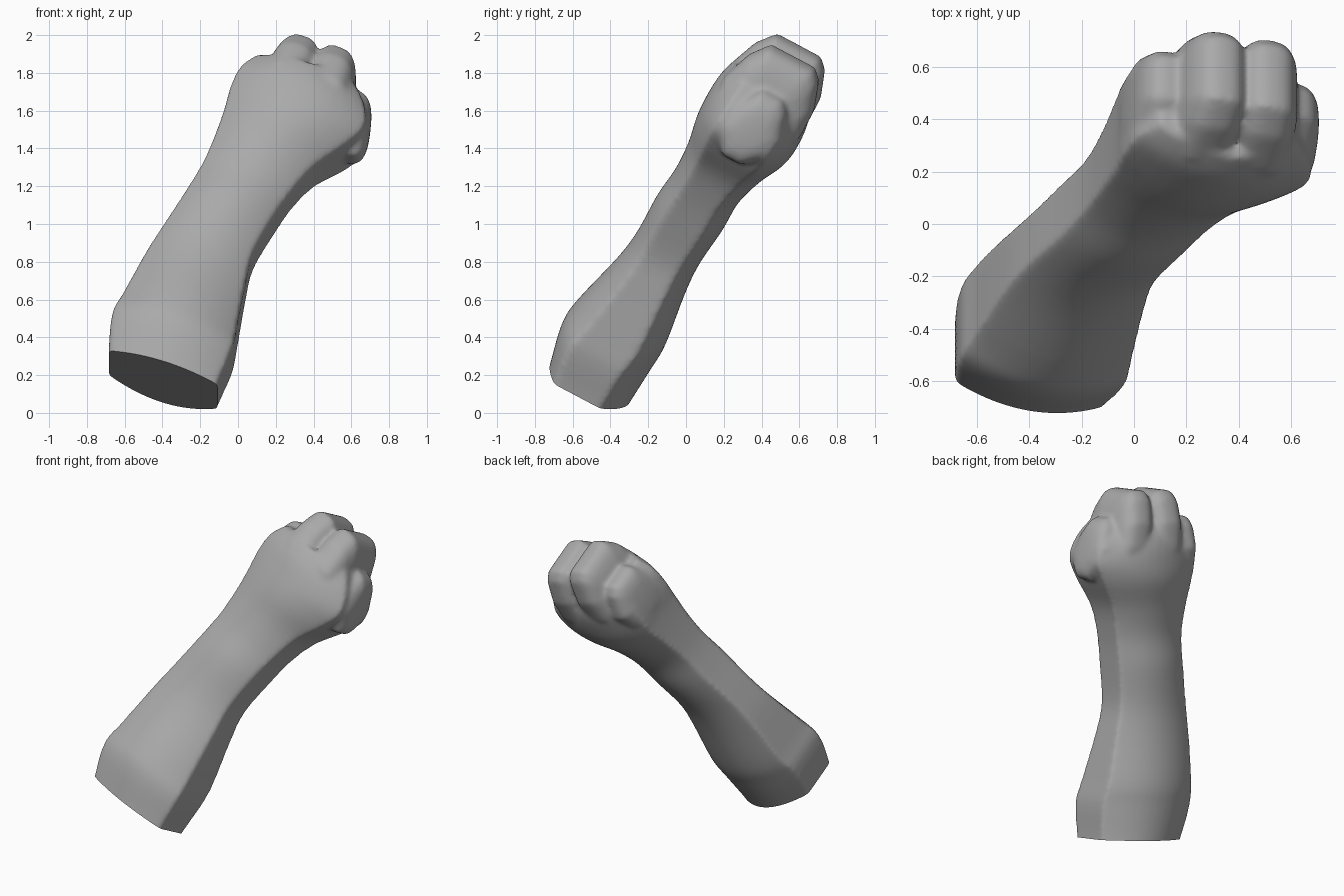
import bpy, bmesh, math
from mathutils import Vector, Matrix

cube = bpy.data.objects.get("Cube")
if cube:
    bpy.data.objects.remove(cube, do_unlink=True)

# Arm frame: U across the knuckles, F from back of hand to palm, N along the arm
N = Vector((0.33, 0.44, 0.83)).normalized()
F = Vector((0, 0.884, -0.468))
F = (F - N * F.dot(N)).normalized()
U = F.cross(N)
FRAME = Matrix((U, F, N)).transposed().to_4x4()


def skin(bm, loops):
    """Join equal loops of points into a closed skin."""
    rows = [[bm.verts.new(p) for p in loop] for loop in loops]
    count = len(rows[0])
    for low, high in zip(rows, rows[1:]):
        for i in range(count):
            j = (i + 1) % count
            bm.faces.new((low[i], low[j], high[j], high[i]))
    bm.faces.new(rows[0][::-1])
    bm.faces.new(rows[-1])


def barrel(s, u0, u1, v0, v1, side=0.0, flat=0.58, steps=12):
    """Section with short flat sides, at v offset side, and bowed back and palm."""
    mid_u, half_u = (u0 + u1) / 2, (u1 - u0) / 2
    mid_v, half_v = (v0 + v1) / 2, (v1 - v0) / 2
    loop = []
    for sign in (1, -1):
        for i in range(steps + 1):
            x = sign * (1 - 2 * i / steps)
            bow = 1 - (1 - flat) * x * x
            loop.append((mid_u + half_u * x,
                         mid_v + sign * half_v * bow + side * x * x, s))
    return loop


def smooth_rings(rings, steps=4):
    """Ease between the given sections."""
    pts = [rings[0]] + rings + [rings[-1]]
    result = []
    for a, b, c, d in zip(pts, pts[1:], pts[2:], pts[3:]):
        for k in range(steps):
            t = k / steps
            result.append([q + t / 2 * (r - p + t * (2 * p - 5 * q + 4 * r - w
                           + t * (3 * (q - r) + w - p)))
                           for p, q, r, w in zip(a, b, c, d)])
    return result + [rings[-1]]


def finger(bm, u, half, top, back, palm, lean=0.0, steps=14):
    """Curled finger: a side profile swelling and shrinking across its width."""
    profile = [(back + 0.12, 1.42), (back + 0.02, 1.54), (back + 0.01, top - 0.26),
               (back + 0.07, top - 0.10), (back + 0.15, top),
               (palm - 0.10, top), (palm - 0.05, top - 0.05),
               (palm, top - 0.20), (palm, 1.64), (palm - 0.03, 1.52),
               (palm - 0.14, 1.42)]
    core_v, core_s = (back + palm) / 2, 1.62
    loops = []
    for i in range(steps + 1):
        t = math.sin(math.radians(-86 + 172 * i / steps))
        f = (1 - abs(t) ** 3) ** (1 / 3)
        loops.append([(u + half * t - lean * f * (s - core_s),
                       core_v + f * (v - core_v), core_s + f * (s - core_s))
                      for v, s in profile])
    skin(bm, loops)


bm = bmesh.new()

# Forearm, wrist and hand core
skin(bm, [barrel(*ring) for ring in smooth_rings([
    (-0.40, -0.58, -0.03, -0.72, -0.30, -0.025),
    (-0.215, -0.65, -0.04, -0.76, -0.288, -0.025),
    (0.00, -0.705, -0.035, -0.803, -0.272, -0.015),
    (0.15, -0.695, -0.06, -0.785, -0.265, 0.0),
    (0.45, -0.672, -0.115, -0.705, -0.30, 0.0),
    (0.64, -0.643, -0.138, -0.678, -0.306, 0.0),
    (0.88, -0.60, -0.108, -0.675, -0.282, 0.0),
    (1.07, -0.575, -0.07, -0.655, -0.275, 0.0),
    (1.25, -0.57, -0.01, -0.66, -0.225, 0.0),
    (1.42, -0.575, 0.10, -0.685, -0.155, 0.0),
    (1.55, -0.587, 0.16, -0.69, -0.138, 0.0),
    (1.68, -0.578, 0.12, -0.68, -0.15, 0.0),
    (1.79, -0.52, 0.03, -0.645, -0.20, 0.0),
])])

# Four curled fingers
finger(bm, -0.485, 0.108, 1.83, -0.61, -0.18)
finger(bm, -0.330, 0.136, 1.995, -0.665, -0.15)
finger(bm, -0.085, 0.138, 1.995, -0.665, -0.15, lean=0.13)
finger(bm, 0.060, 0.112, 1.82, -0.59, -0.22, lean=0.22)

bmesh.ops.recalc_face_normals(bm, faces=bm.faces)
bmesh.ops.transform(bm, matrix=FRAME, verts=bm.verts)
mesh = bpy.data.meshes.new("arm_and_fist")
bm.to_mesh(mesh)
bm.free()
arm = bpy.data.objects.new("arm_and_fist", mesh)
bpy.context.collection.objects.link(arm)
bpy.context.view_layer.objects.active = arm
arm.select_set(True)

# Fuse the parts into one soft skin
remesh = arm.modifiers.new("fuse", 'REMESH')
remesh.mode = 'VOXEL'
remesh.voxel_size = 0.014
soften = arm.modifiers.new("soften", 'SMOOTH')
soften.factor = 0.5
soften.iterations = 12
for name in ("fuse", "soften"):
    bpy.ops.object.modifier_apply(modifier=name)

# Flat cut at the elbow end
bm = bmesh.new()
bm.from_mesh(arm.data)
cut = bmesh.ops.bisect_plane(bm, geom=bm.verts[:] + bm.edges[:] + bm.faces[:],
                             plane_co=N * -0.218, plane_no=N, clear_inner=True)
rim = [g for g in cut["geom_cut"] if isinstance(g, bmesh.types.BMEdge)]
bmesh.ops.contextual_create(bm, geom=rim)
bmesh.ops.recalc_face_normals(bm, faces=bm.faces)
bm.to_mesh(arm.data)
bm.free()

# Plain grey skin
grey = bpy.data.materials.new("plain_grey")
grey.use_nodes = True
colour = (0.4, 0.4, 0.4, 1)
grey.diffuse_color = colour
grey.node_tree.nodes["Principled BSDF"].inputs["Base Color"].default_value = colour
arm.data.materials.clear()
arm.data.materials.append(grey)
bpy.ops.object.shade_smooth_by_angle(angle=math.radians(40))
